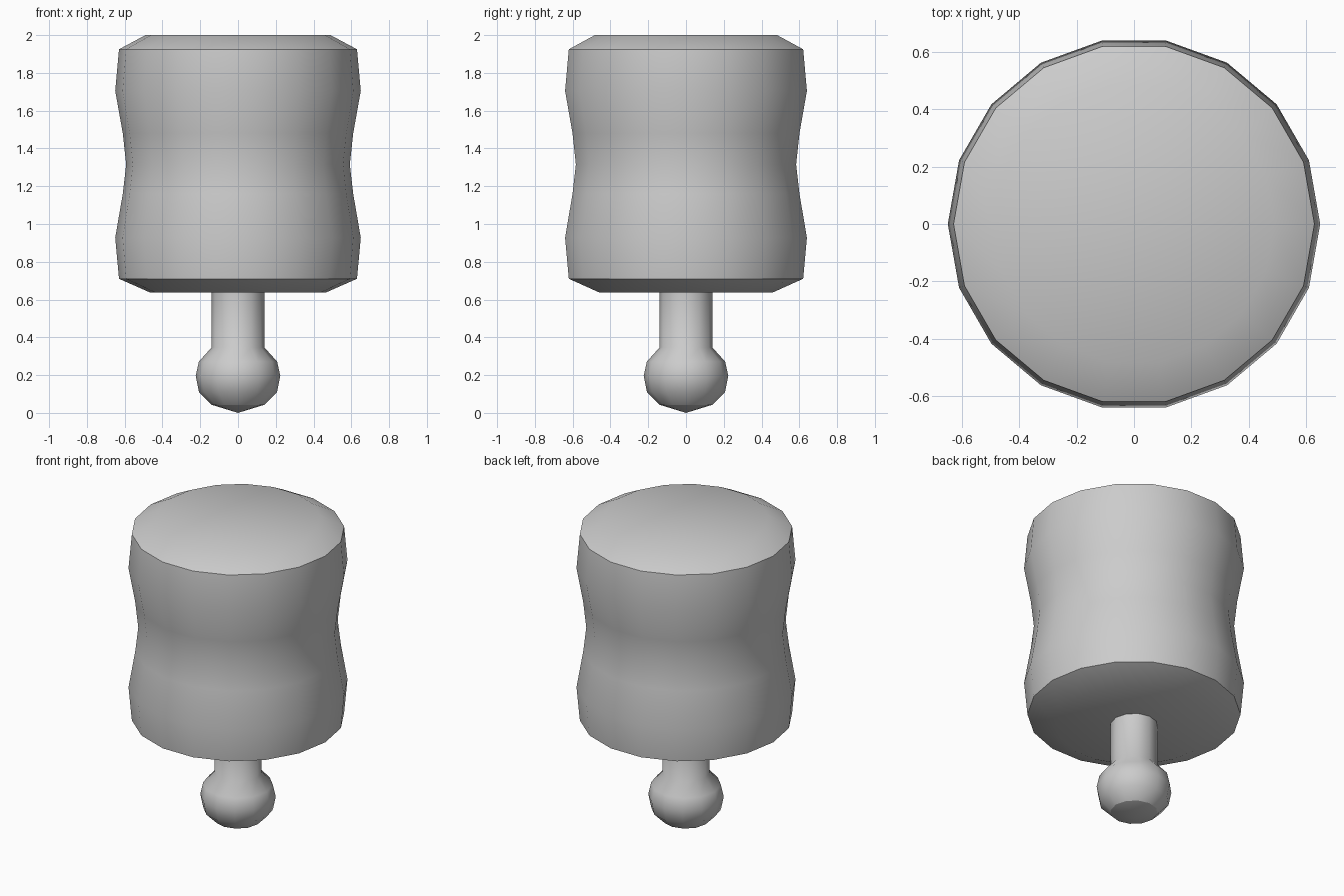
import bpy, bmesh
from math import cos, sin, tau

cube = bpy.data.objects.get("Cube")
if cube:
    bpy.data.objects.remove(cube)

grey = bpy.data.materials.new("light_grey")
grey.use_nodes = True
colour = (0.6, 0.6, 0.6, 1)
grey.diffuse_color = colour
grey.node_tree.nodes["Principled BSDF"].inputs["Base Color"].default_value = colour


def lathe(name, profile, sides, creases):
    """Turn (radius, height) points about z; creases are indices of sharp rings."""
    bm = bmesh.new()
    rings = []
    for r, z in profile:
        if r == 0:
            rings.append([bm.verts.new((0, 0, z))] * sides)
        else:
            rings.append([bm.verts.new((r * cos(tau * i / sides), r * sin(tau * i / sides), z))
                          for i in range(sides)])
    for low, high in zip(rings, rings[1:]):
        for i in range(sides):
            j = (i + 1) % sides
            corners = dict.fromkeys((low[i], low[j], high[j], high[i]))
            bm.faces.new(list(corners)).smooth = True
    bmesh.ops.recalc_face_normals(bm, faces=bm.faces)
    for c in creases:
        ring = set(rings[c])
        for e in bm.edges:
            if set(e.verts) <= ring:
                e.smooth = False
    mesh = bpy.data.meshes.new(name)
    bm.to_mesh(mesh)
    bm.free()
    mesh.materials.append(grey)
    obj = bpy.data.objects.new(name, mesh)
    bpy.context.collection.objects.link(obj)
    return obj


# Waisted drum with bevelled ends
lathe("drum", [(0, 0.637), (0.465, 0.637), (0.63, 0.71), (0.65, 0.927), (0.61, 1.16),
               (0.592, 1.315), (0.61, 1.48), (0.65, 1.705), (0.63, 1.925),
               (0.49, 2.0), (0, 2.0)], 18, (2, 8))

# Stem ending in a ball
lathe("ball_stem", [(0, 0), (0.14, 0.043), (0.207, 0.111), (0.224, 0.196),
                    (0.207, 0.272), (0.14, 0.346), (0.14, 0.65), (0, 0.65)], 12, (1, 6))
